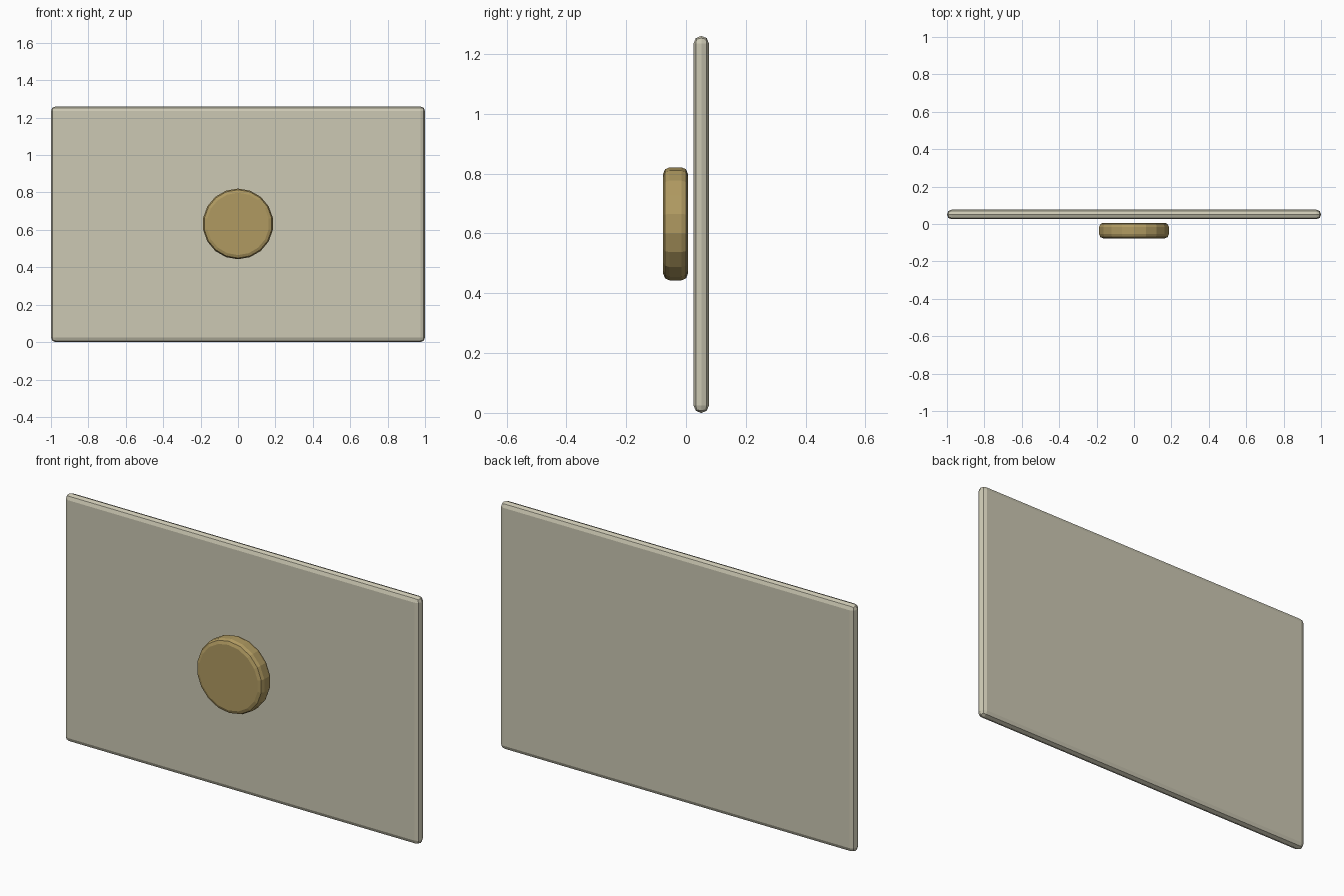
import bpy, bmesh, math
from mathutils import Matrix, Vector

if "Cube" in bpy.data.objects:
    bpy.data.objects.remove(bpy.data.objects["Cube"])


def material(name, rgb):
    m = bpy.data.materials.new(name)
    m.diffuse_color = (*rgb, 1.0)
    m.use_nodes = True
    m.node_tree.nodes["Principled BSDF"].inputs["Base Color"].default_value = m.diffuse_color
    return m


def finish(name, bm, mat):
    bmesh.ops.recalc_face_normals(bm, faces=bm.faces)
    me = bpy.data.meshes.new(name)
    bm.to_mesh(me)
    bm.free()
    me.materials.append(mat)
    ob = bpy.data.objects.new(name, me)
    bpy.context.collection.objects.link(ob)
    return ob


def round_edges(bm, edges, width):
    bmesh.ops.bevel(bm, geom=edges, offset=width, offset_type='OFFSET',
                    segments=2, profile=0.5, affect='EDGES', clamp_overlap=True)


stone = material("pale stone", (0.604, 0.578, 0.451))
brass = material("dull brass", (0.434, 0.323, 0.119))
MID_Z = 0.632

# Thin upright panel with fully rounded rim
bm = bmesh.new()
bmesh.ops.create_cube(bm, size=1.0)
bmesh.ops.scale(bm, vec=Vector((2.0, 0.051, 1.26)), verts=bm.verts)
bmesh.ops.translate(bm, vec=Vector((0, 0.051, 0.63)), verts=bm.verts)
round_edges(bm, bm.edges[:], 0.0245)
finish("panel", bm, stone)

# Round knob floating just in front of the panel, with softened rims
bm = bmesh.new()
bmesh.ops.create_cone(bm, cap_ends=True, segments=18, radius1=0.189,
                      radius2=0.189, depth=0.083,
                      matrix=Matrix.Translation((0, -0.035, MID_Z))
                      @ Matrix.Rotation(math.pi / 2, 4, 'X'))
rims = [e for e in bm.edges if abs(e.verts[0].co.y - e.verts[1].co.y) < 1e-4]
round_edges(bm, rims, 0.022)
finish("knob", bm, brass)
